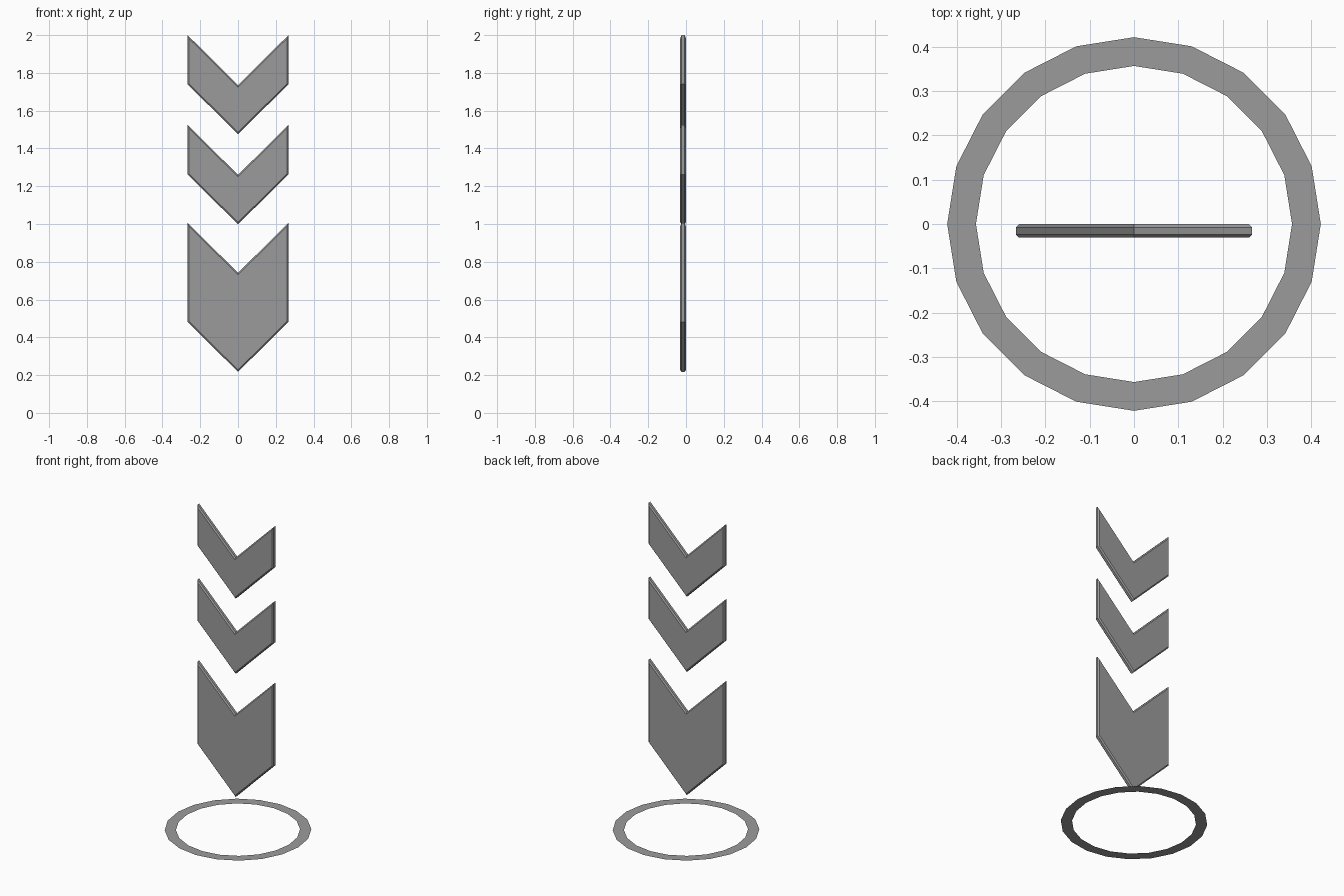
import bpy, bmesh, math

cube = bpy.data.objects.get("Cube")
if cube:
    bpy.data.objects.remove(cube, do_unlink=True)

# Single mid grey material
GREY = (0.33, 0.33, 0.33, 1.0)
grey = bpy.data.materials.new("mid_grey")
grey.use_nodes = True
grey.diffuse_color = GREY
grey.node_tree.nodes["Principled BSDF"].inputs["Base Color"].default_value = GREY

HALF_WIDTH = 0.267
Y_FRONT, Y_BACK = -0.031, 0.0
BEVEL = 0.0075


def make_object(name, bm):
    mesh = bpy.data.meshes.new(name)
    bm.to_mesh(mesh)
    bm.free()
    mesh.materials.append(grey)
    obj = bpy.data.objects.new(name, mesh)
    bpy.context.collection.objects.link(obj)
    return obj


def chevron(name, top, notch, shoulder, tip):
    """Downward-pointing plate with chamfered front and back rims."""
    w = HALF_WIDTH
    outline = [(-w, top), (-w, shoulder), (0, tip), (w, shoulder), (w, top), (0, notch)]
    bm = bmesh.new()
    face = bm.faces.new([bm.verts.new((x, Y_FRONT, z)) for x, z in outline])
    out = bmesh.ops.extrude_face_region(bm, geom=[face], use_keep_orig=True)
    moved = [g for g in out["geom"] if isinstance(g, bmesh.types.BMVert)]
    bmesh.ops.translate(bm, verts=moved, vec=(0, Y_BACK - Y_FRONT, 0))
    bmesh.ops.recalc_face_normals(bm, faces=bm.faces)
    # Chamfer only the rims, leaving the corner edges crisp
    rims = [e for e in bm.edges if abs(e.verts[0].co.y - e.verts[1].co.y) < 1e-5]
    bmesh.ops.bevel(bm, geom=rims, offset=BEVEL, offset_type='OFFSET',
                    segments=1, profile=0.5, affect='EDGES')
    bmesh.ops.recalc_face_normals(bm, faces=bm.faces)
    return make_object(name, bm)


def flat_ring(name, outer, inner, sides):
    """Flat ring lying on the ground, facing up."""
    bm = bmesh.new()
    loops = []
    for r in (outer, inner):
        loops.append([bm.verts.new((r * math.sin(2 * math.pi * i / sides),
                                    r * math.cos(2 * math.pi * i / sides), 0))
                      for i in range(sides)])
    o, n = loops
    for i in range(sides):
        j = (i + 1) % sides
        bm.faces.new((o[i], n[i], n[j], o[j]))
    bm.normal_update()
    if sum(f.normal.z for f in bm.faces) < 0:
        bmesh.ops.reverse_faces(bm, faces=bm.faces)
    return make_object(name, bm)


# Stack of pointers above the ground ring
chevron("upper_chevron", 2.0, 1.735, 1.74, 1.475)
chevron("middle_chevron", 1.525, 1.26, 1.263, 0.998)
chevron("arrow_tip_plate", 1.005, 0.742, 0.482, 0.217)
flat_ring("ground_ring", 0.422, 0.357, 20)
